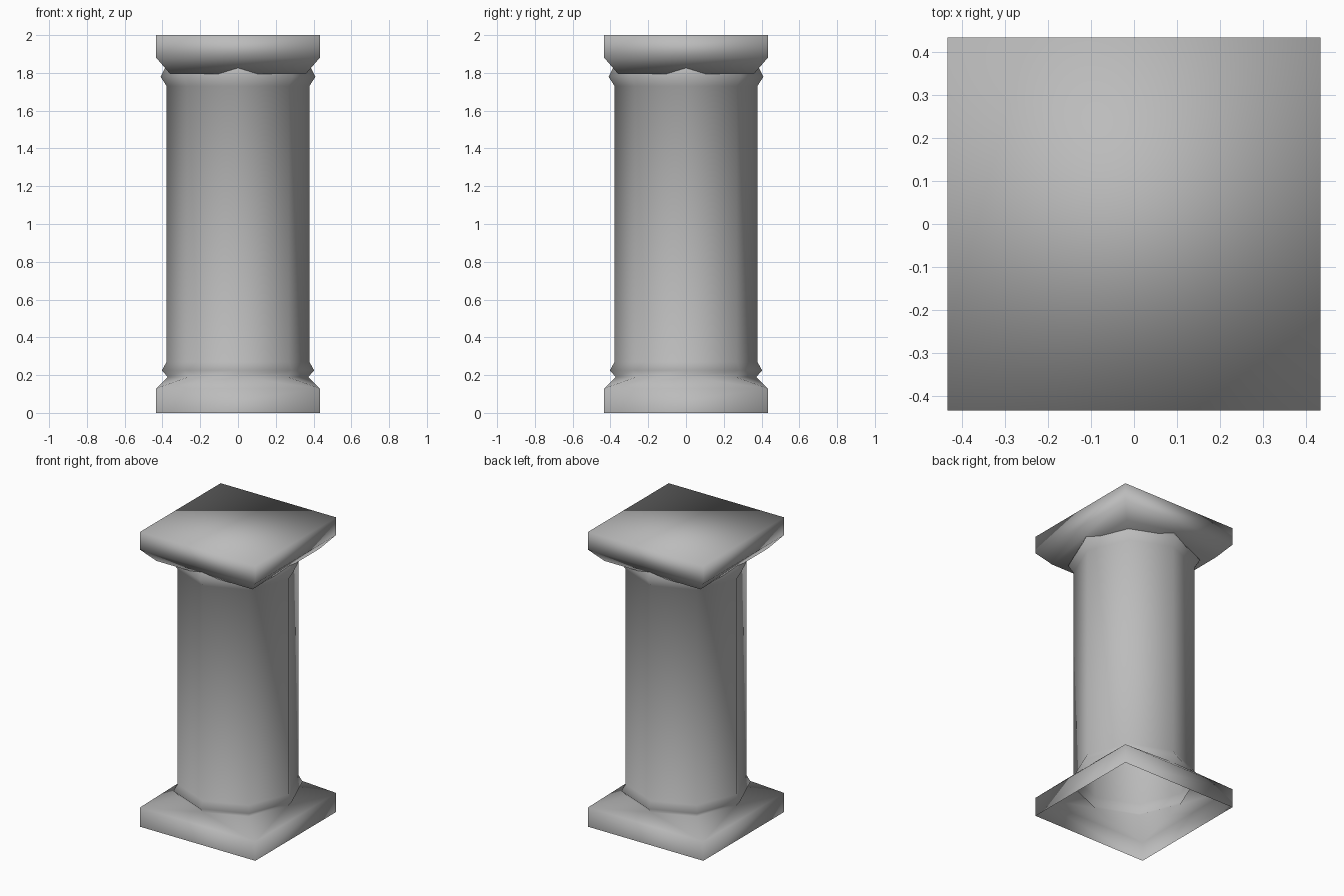
import bpy, bmesh, math

if "Cube" in bpy.data.objects:
    bpy.data.objects.remove(bpy.data.objects["Cube"])

stone = bpy.data.materials.new("grey_stone")
stone.diffuse_color = (0.5, 0.5, 0.5, 1)
stone.use_nodes = True
stone.node_tree.nodes["Principled BSDF"].inputs["Base Color"].default_value = stone.diffuse_color


def ring(bm, sides, radius, z, turn=0.0):
    """Regular loop of vertices around the z axis."""
    return [bm.verts.new((radius * math.cos(turn + 2 * math.pi * i / sides),
                          radius * math.sin(turn + 2 * math.pi * i / sides), z))
            for i in range(sides)]


def square(bm, half, z):
    return ring(bm, 4, half * math.sqrt(2), z, math.pi / 4)


def skin(bm, lower, upper):
    n = len(lower)
    for i in range(n):
        j = (i + 1) % n
        bm.faces.new((lower[i], lower[j], upper[j], upper[i]))


def finish(bm, name):
    mesh = bpy.data.meshes.new(name)
    for f in bm.faces:
        f.smooth = True
    bm.to_mesh(mesh)
    bm.free()
    mesh.materials.append(stone)
    obj = bpy.data.objects.new(name, mesh)
    bpy.context.collection.objects.link(obj)


# Square plinth (open below) flowing into an eight-sided shaft with two collars
bm = bmesh.new()
foot, shoulder = square(bm, 0.433, 0.0), square(bm, 0.433, 0.13)
skin(bm, foot, shoulder)
profile = [(0.19, 0.372), (0.225, 0.403), (0.27, 0.378),
           (1.73, 0.378), (1.78, 0.41), (1.85, 0.375)]
loops = [ring(bm, 8, r, z) for z, r in profile]
o = loops[0]
for i in range(4):
    c = shoulder[i]
    axis, diag, following = o[2 * i], o[2 * i + 1], o[(2 * i + 2) % 8]
    bm.faces.new((c, diag, axis))
    bm.faces.new((c, following, diag))
    bm.faces.new((c, shoulder[(i + 1) % 4], following))
for a, b in zip(loops, loops[1:]):
    skin(bm, a, b)
finish(bm, "column_shaft_and_base")

# Square capital with a tapered underside
bm = bmesh.new()
loops = [square(bm, h, z) for h, z in ((0.36, 1.795), (0.433, 1.88), (0.433, 2.0))]
for a, b in zip(loops, loops[1:]):
    skin(bm, a, b)
bm.faces.new(loops[0][::-1])
bm.faces.new(loops[-1])
finish(bm, "column_capital")
